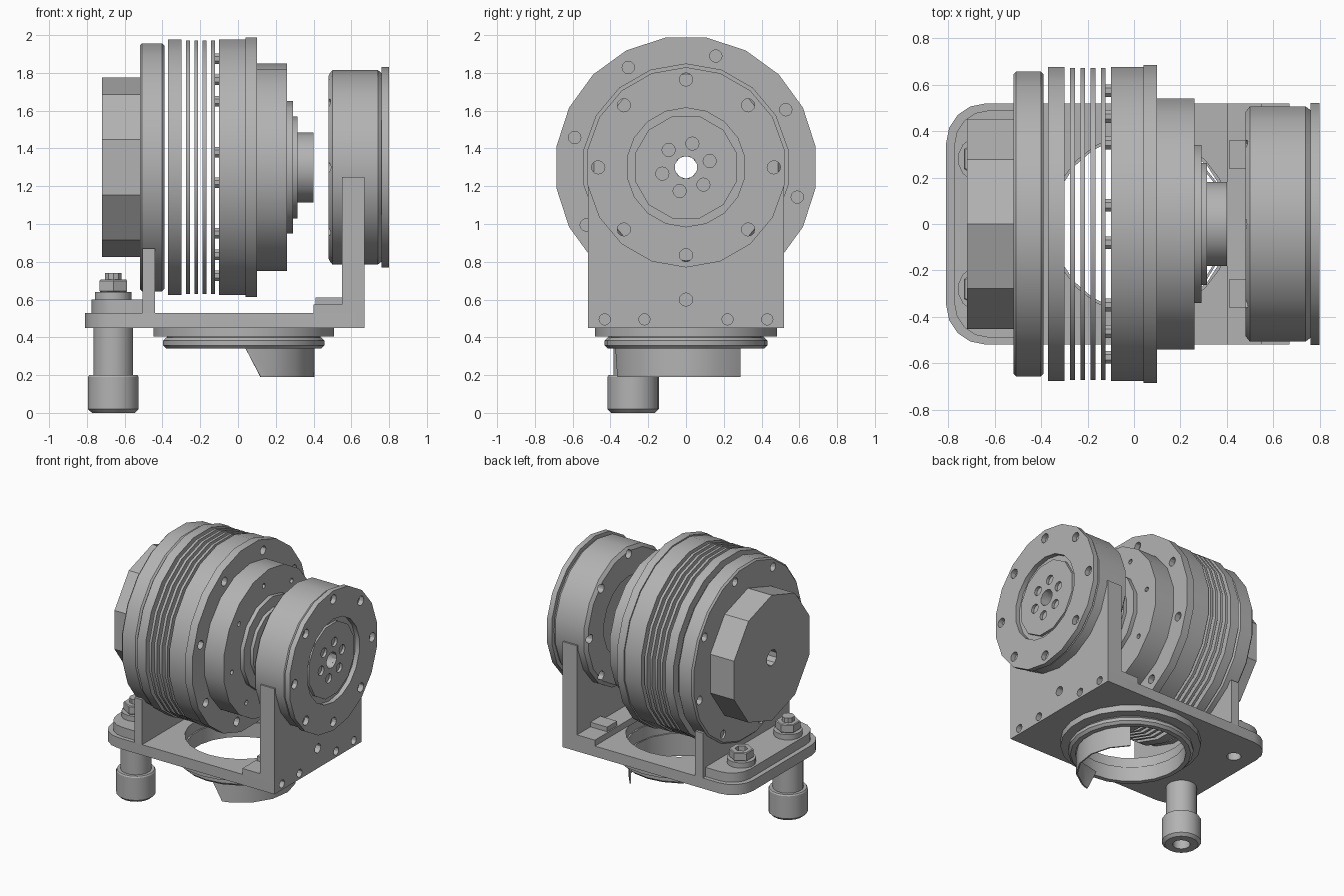
import bpy, bmesh
from math import sin, cos, pi, radians
from mathutils import Matrix, Vector

cube = bpy.data.objects.get("Cube")
if cube:
    bpy.data.objects.remove(cube)

metal = bpy.data.materials.new("machined grey")
metal.use_nodes = True
GREY = (0.45, 0.45, 0.45, 1)
metal.diffuse_color = GREY
metal.node_tree.nodes["Principled BSDF"].inputs["Base Color"].default_value = GREY

AXIS_Z = 1.3           # height of the shared horizontal axle
RING = (0.03, 0)       # centre of the mounting ring under the base
STUD_X, STUD_Y = -0.66, 0.28
parts = []


def finish(name, bm):
    bmesh.ops.remove_doubles(bm, verts=bm.verts, dist=1e-5)
    bmesh.ops.recalc_face_normals(bm, faces=bm.faces)
    mesh = bpy.data.meshes.new(name)
    bm.to_mesh(mesh)
    bm.free()
    mesh.materials.append(metal)
    obj = bpy.data.objects.new(name, mesh)
    bpy.context.collection.objects.link(obj)
    parts.append(obj)
    return obj


def turn(name, profile, sides, centre=(0, 0, AXIS_Z), along="X", phase=0.5):
    """Revolve a closed (position, radius) profile round an axis."""
    bm = bmesh.new()
    rows = []
    for i in range(sides):
        a = 2 * pi * (i + phase) / sides
        row = []
        for t, r in profile:
            u, v = r * cos(a), r * sin(a)
            p = (t, u, v) if along == "X" else (u, v, t)
            row.append(bm.verts.new(Vector(p) + Vector(centre)))
        rows.append(row)
    n = len(profile)
    for i in range(sides):
        a, b = rows[i], rows[(i + 1) % sides]
        for j in range(n):
            k = (j + 1) % n
            if profile[j][1] or profile[k][1]:
                quad = [a[j], b[j], b[k], a[k]]
                if not profile[j][1]:
                    quad = [a[j], b[k], a[k]]
                elif not profile[k][1]:
                    quad = [a[j], b[j], a[k]]
                bm.faces.new(quad)
    return finish(name, bm)


def tube(name, t0, t1, r, bore, sides, bevel=0.0, **kw):
    prof = [(t0, bore), (t0, r - bevel), (t0 + bevel, r),
            (t1 - bevel, r), (t1, r - bevel), (t1, bore)]
    if not bevel:
        prof = [(t0, bore), (t0, r), (t1, r), (t1, bore)]
    return turn(name, prof, sides, **kw)


def slab(name, outline, z0, z1):
    bm = bmesh.new()
    face = bm.faces.new([bm.verts.new((x, y, z0)) for x, y in outline])
    new = bmesh.ops.extrude_face_region(bm, geom=[face])["geom"]
    bmesh.ops.translate(bm, vec=(0, 0, z1 - z0),
                        verts=[v for v in new if isinstance(v, bmesh.types.BMVert)])
    return finish(name, bm)


def box(name, x0, x1, y0, y1, z0, z1):
    return slab(name, [(x0, y0), (x1, y0), (x1, y1), (x0, y1)], z0, z1)


def round_left(x0, x1, half, r):
    """Rectangle whose two corners on the -x end are rounded."""
    pts = [(x1, -half), (x1, half)]
    for sign, start in ((1, 90), (-1, 180)):
        for i in range(5):
            a = radians(start + i * 22.5)
            pts.append((x0 + r + r * cos(a), sign * (half - r) + r * sin(a)))
    return pts


def drill(obj, spots, r, t0, t1, along="X", sides=12):
    """Cut round holes at the given plane positions."""
    bm = bmesh.new()
    turn_x = Matrix.Rotation(pi / 2, 4, "Y") if along == "X" else Matrix()
    for u, v in spots:
        mid = (t0 + t1) / 2
        at = (mid, u, v) if along == "X" else (u, v, mid)
        bmesh.ops.create_cone(bm, cap_ends=True, segments=sides, radius1=r, radius2=r,
                              depth=t1 - t0, matrix=Matrix.Translation(at) @ turn_x)
    cutter = finish("hole_cutter", bm)
    cutter.hide_render = True
    mod = obj.modifiers.new("holes", "BOOLEAN")
    mod.operation, mod.object, mod.solver = "DIFFERENCE", cutter, "EXACT"
    bpy.context.view_layer.objects.active = obj
    bpy.ops.object.modifier_apply(modifier=mod.name)
    parts.remove(cutter)
    bpy.data.objects.remove(cutter)


def circle(r, count, start):
    return [(r * cos(radians(start) + 2 * pi * i / count),
             AXIS_Z + r * sin(radians(start) + 2 * pi * i / count)) for i in range(count)]


# Finned drum on the axle
tube("rear_cap", -0.72, -0.52, 0.475, 0.06, 10)
rear = tube("rear_flange", -0.52, -0.39, 0.665, 0.06, 20, 0.012)
drill(rear, circle(0.6, 8, 30), 0.032, -0.6, -0.47)
tube("rear_disc", -0.37, -0.30, 0.685, 0.45, 20)
for i in range(4):
    x = -0.275 + i * 0.044
    tube(f"cooling_fin_{i + 1}", x, x + 0.02, 0.68, 0.45, 20)
tube("drum_body", -0.10, 0.04, 0.685, 0.06, 20)
front = tube("drum_flange", 0.04, 0.10, 0.695, 0.06, 20)
drill(front, circle(0.61, 8, 30), 0.033, 0.06, 0.2)
for i, (y, z) in enumerate(circle(0.58, 8, 8)):
    tube(f"fin_screw_{i + 1}", -0.125, -0.09, 0.03, 0, 8, centre=(0, y, z))

# Stepped hub facing the motor
shoulder = tube("hub_shoulder", 0.10, 0.26, 0.55, 0.06, 18)
drill(shoulder, circle(0.45, 8, 8), 0.018, 0.2, 0.3)
turn("stepped_hub", [(0.25, 0.06), (0.25, 0.35), (0.29, 0.35), (0.29, 0.27),
                     (0.315, 0.27), (0.315, 0.185), (0.40, 0.185), (0.40, 0.06)], 14)

# Motor with recessed face and output boss
motor = turn("motor_body", [(0.52, 0.06), (0.52, 0.30), (0.48, 0.30), (0.48, 0.49), (0.50, 0.515),
                            (0.74, 0.515), (0.765, 0.495), (0.765, 0.06)], 18)
flange = tube("motor_flange", 0.76, 0.80, 0.53, 0.315, 18)
boss = tube("output_boss", 0.75, 0.785, 0.28, 0.06, 12)
bolts = circle(0.465, 8, 0)
drill(flange, bolts, 0.035, 0.7, 0.9)
drill(motor, bolts, 0.033, 0.4, 0.53)
drill(boss, circle(0.13, 6, 15), 0.035, 0.765, 0.9)

# Base plate with large opening and stud hole
HALF = 0.52
base = slab("base_plate", round_left(-0.81, 0.67, HALF, 0.17), 0.45, 0.53)
drill(base, [RING], 0.39, 0.3, 0.7, "Z", 24)
drill(base, [(STUD_X, STUD_Y)], 0.05, 0.3, 0.7, "Z")
pad = slab("stud_pad", round_left(-0.775, -0.44, HALF - 0.03, 0.15), 0.53, 0.60)
drill(pad, [(STUD_X, STUD_Y)], 0.05, 0.4, 0.7, "Z")

# Uprights that carry the drum and the motor
box("drum_support", -0.505, -0.44, -HALF, HALF, 0.53, 0.87)
upright = box("motor_upright", 0.55, 0.67, -HALF, HALF, 0.53, 1.25)
drill(upright, [(0, AXIS_Z)], 0.5, 0.4, 0.8, sides=18)
drill(upright, [(0, 0.6)], 0.035, 0.6, 0.8)
drill(base, [(y, 0.495) for y in (-0.43, -0.22, 0.22, 0.43)], 0.03, 0.63, 0.72)
box("upright_foot", 0.40, 0.56, -HALF, HALF, 0.525, 0.575)
for side, sign in (("left", 1), ("right", -1)):
    box(f"foot_rib_{side}", 0.41, 0.555, sign * 0.3 - 0.06, sign * 0.3 + 0.06, 0.57, 0.61)

# Mounting rings below the base
under = dict(centre=(RING[0], RING[1], 0), along="Z")
tube("upper_ring", 0.405, 0.452, 0.483, 0.38, 22, **under)
tube("ring_neck", 0.39, 0.41, 0.41, 0.38, 22, **under)
tube("lower_ring", 0.34, 0.40, 0.432, 0.38, 22, 0.018, **under)

# Partial skirt hanging from the ring
bm = bmesh.new()
STEPS = 6
cols = []
for i in range(STEPS + 1):
    top = radians(-90 + 140 * i / STEPS)
    low = top if i else radians(-76)
    cols.append([bm.verts.new((RING[0] + r * cos(a), r * sin(a), z))
                 for a, r, z in ((top, 0.375, 0.36), (low, 0.375, 0.19),
                                 (low, 0.365, 0.19), (top, 0.365, 0.36))])
for a, b in zip(cols, cols[1:]):
    for j in range(4):
        k = (j + 1) % 4
        bm.faces.new([a[j], b[j], b[k], a[k]])
bm.faces.new(cols[0])
bm.faces.new(cols[-1])
finish("ring_skirt", bm)

# Leg with knurled foot, and its stud above the pad
leg = dict(centre=(STUD_X, -STUD_Y, 0), along="Z")
tube("leg_post", 0.19, 0.46, 0.107, 0, 16, **leg)
turn("leg_foot", [(0.08, 0), (0.08, 0.06), (0, 0.06), (0, 0.115), (0.02, 0.136),
                  (0.19, 0.136), (0.2, 0.13), (0.2, 0)], 18, **leg)
tube("leg_stud", 0.59, 0.74, 0.045, 0, 10, **leg)

# Washers and hex nuts
for side, sign in (("left", 1), ("right", -1)):
    at = dict(centre=(STUD_X, sign * STUD_Y, 0), along="Z")
    tube(f"washer_{side}", 0.60, 0.64, 0.1, 0.045, 14, **at)
    tube(f"nut_{side}", 0.64, 0.705, 0.085, 0.045, 6, 0.006, **at)

# Smooth round walls, keep edges crisp
bpy.ops.object.select_all(action="DESELECT")
for obj in parts:
    obj.select_set(True)
bpy.context.view_layer.objects.active = parts[0]
bpy.ops.object.shade_smooth_by_angle(angle=radians(30))
